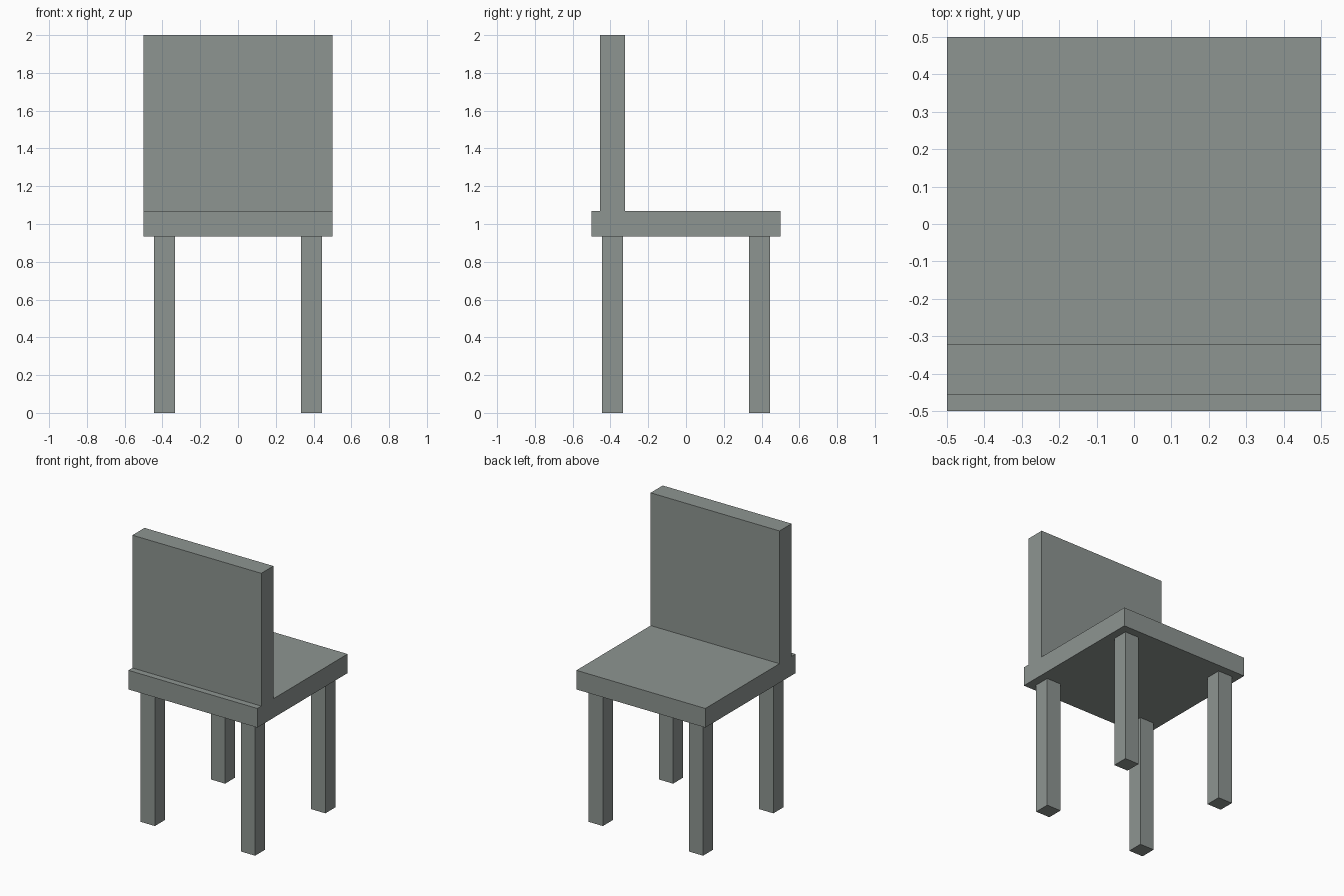
import bpy

if "Cube" in bpy.data.objects:
    bpy.data.objects.remove(bpy.data.objects["Cube"])

# Single flat grey-green colour
grey = bpy.data.materials.new("grey_green")
grey.diffuse_color = (0.27, 0.30, 0.285, 1.0)
grey.use_nodes = True
grey.node_tree.nodes["Principled BSDF"].inputs["Base Color"].default_value = grey.diffuse_color


def box(name, lo, hi):
    """Axis-aligned box between two corners."""
    bpy.ops.mesh.primitive_cube_add(size=1, location=[(a + b) / 2 for a, b in zip(lo, hi)])
    ob = bpy.context.object
    ob.name = name
    ob.scale = [b - a for a, b in zip(lo, hi)]
    bpy.ops.object.transform_apply(location=False, rotation=False, scale=True)
    ob.data.materials.append(grey)
    return ob


SEAT_BOTTOM, SEAT_TOP = 0.935, 1.069

# Seat slab and upright backrest
box("seat", (-0.5, -0.5, SEAT_BOTTOM), (0.5, 0.5, SEAT_TOP))
box("backrest", (-0.5, -0.456, SEAT_TOP), (0.5, -0.322, 2.0))

# Four square legs, inset from the seat corners
LEG_CENTRE, LEG_HALF = 0.389, 0.055
for side, sx in (("left", -1), ("right", 1)):
    for end, sy in (("backrest_end", -1), ("open_end", 1)):
        x, y = sx * LEG_CENTRE, sy * LEG_CENTRE
        box(f"{side}_{end}_leg",
            (x - LEG_HALF, y - LEG_HALF, 0.0),
            (x + LEG_HALF, y + LEG_HALF, SEAT_BOTTOM))
